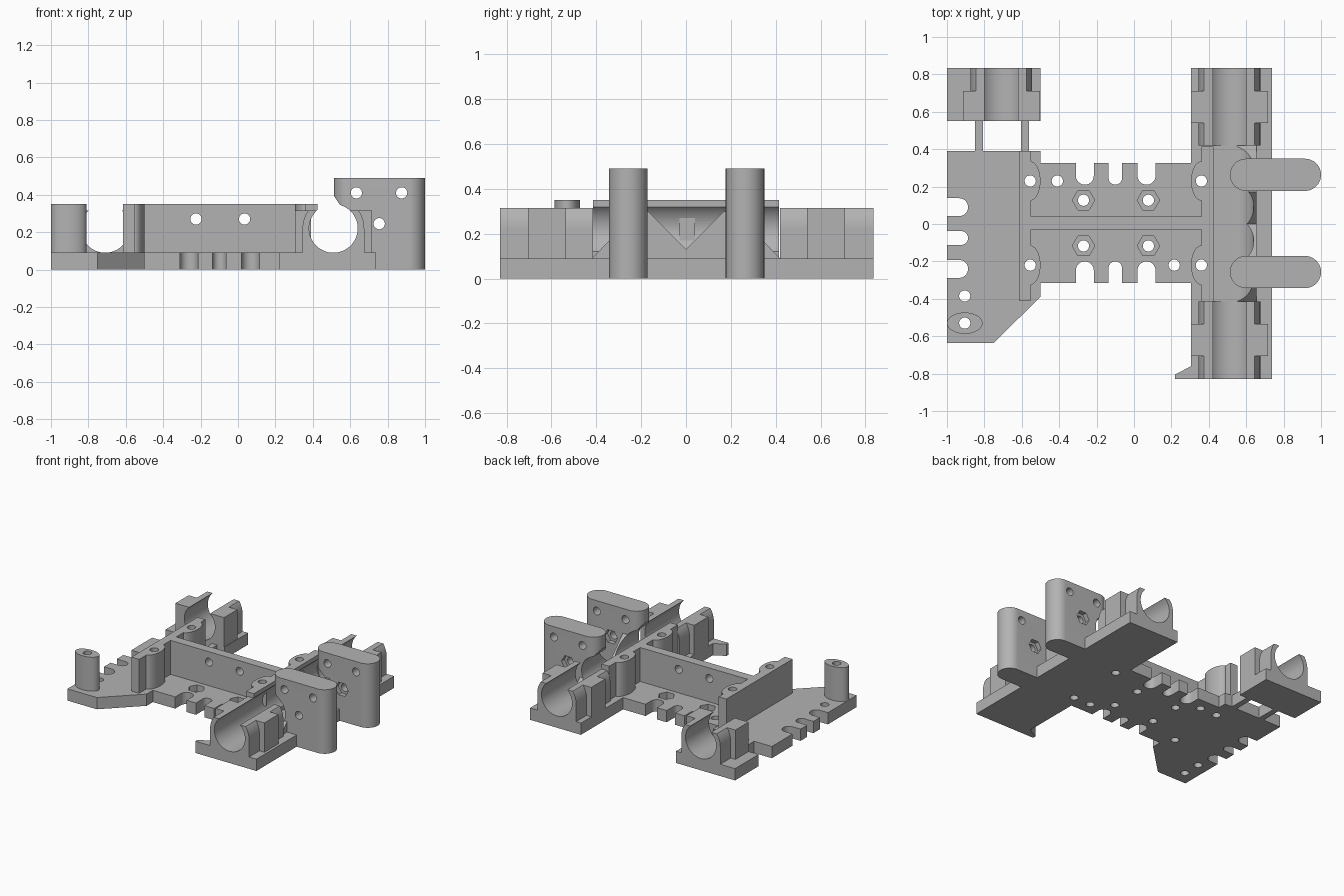
import bpy, bmesh, math

old = bpy.data.objects.get("Cube")
if old:
    bpy.data.objects.remove(old, do_unlink=True)

grey = bpy.data.materials.new("plain grey")
grey.use_nodes = True
grey.diffuse_color = (0.45, 0.45, 0.45, 1)
grey.node_tree.nodes["Principled BSDF"].inputs["Base Color"].default_value = grey.diffuse_color

AXES = {"x": lambda a, b, h: (h, a, b),
        "y": lambda a, b, h: (a, h, b),
        "z": lambda a, b, h: (a, b, h)}


def prism(name, pts, axis, lo, hi):
    """Extrude a 2D outline along an axis."""
    place = AXES[axis]
    bm = bmesh.new()
    low = [bm.verts.new(place(a, b, lo)) for a, b in pts]
    top = [bm.verts.new(place(a, b, hi)) for a, b in pts]
    bm.faces.new(low)
    bm.faces.new(top)
    for i in range(len(pts)):
        j = (i + 1) % len(pts)
        bm.faces.new((low[i], low[j], top[j], top[i]))
    bmesh.ops.recalc_face_normals(bm, faces=bm.faces)
    mesh = bpy.data.meshes.new(name)
    bm.to_mesh(mesh)
    bm.free()
    mesh.materials.append(grey)
    obj = bpy.data.objects.new(name, mesh)
    bpy.context.collection.objects.link(obj)
    return obj


def rect(a0, a1, b0, b1):
    return [(a0, b0), (a1, b0), (a1, b1), (a0, b1)]


def arc(cx, cy, rx, ry, start=0, end=360, n=40):
    full = end - start == 360
    steps = n if full else n + 1
    angles = [math.radians(start + (end - start) * i / n) for i in range(steps)]
    return [(cx + rx * math.cos(t), cy + ry * math.sin(t)) for t in angles]


def circle(cx, cy, r, n=40):
    return arc(cx, cy, r, r, n=n)


def cut(obj, cutters):
    """Subtract (outline, axis, lo, hi) prisms from a part."""
    bpy.context.view_layer.objects.active = obj
    for spec in cutters:
        tool = prism("cutter", *spec)
        tool.hide_render = True
        mod = obj.modifiers.new("cut", "BOOLEAN")
        mod.operation, mod.solver, mod.object = "DIFFERENCE", "EXACT", tool
        bpy.ops.object.modifier_apply(modifier=mod.name)
        bpy.data.objects.remove(tool, do_unlink=True)
    return obj


def bore(cx):
    return (circle(cx, 0.22, 0.13, 64), "y", -1.2, 1.2)


def drill(x, y):
    return (circle(x, y, 0.03, 24), "z", -0.1, 0.6)


T = 0.09          # plate thickness
H = 0.35          # wall height
RX, LX = 0.51, -0.71   # bearing axes
screws = [(-0.555, 0.23), (-0.555, -0.22), (0.36, 0.23), (0.36, -0.22)]
small_holes = screws + [(-0.41, 0.23), (0.215, -0.22), (-0.905, -0.385), (-0.905, -0.53)]

# Base plate with rounded slots, nut pockets and screw holes
outline = [(-1, -0.635), (-0.75, -0.635), (-0.5, -0.39), (-0.5, -0.315), (0.305, -0.315),
           (0.305, -0.76), (0.22, -0.805), (0.22, -0.83), (0.737, -0.83), (0.737, 0.835),
           (0.305, 0.835), (0.305, 0.325), (-0.5, 0.325), (-0.5, 0.39), (-1, 0.39)]
cutters = [drill(x, y) for x, y in small_holes]
for x, r in ((-0.263, 0.048), (-0.1, 0.036), (0.067, 0.048)):
    cutters.append((arc(x, 0.21 + r, r, r, 180, 360, 16) + [(x + r, 0.4), (x - r, 0.4)],
                    "z", -0.1, 0.2))
    cutters.append((arc(x, -0.2 - r, r, r, 0, 180, 16) + [(x - r, -0.4), (x + r, -0.4)],
                    "z", -0.1, 0.2))
for y, r in ((0.09, 0.048), (-0.075, 0.037), (-0.24, 0.048)):
    cutters.append((arc(-0.887 - r, y, r, r, -90, 90, 16) + [(-1.1, y + r), (-1.1, y - r)],
                    "z", -0.1, 0.2))
for x in (-0.27, 0.077):
    for y in (0.127, -0.117):
        cutters.append(drill(x, y))
        cutters.append((circle(x, y, 0.06, 6), "z", 0.04, 0.2))
cut(prism("base_plate", outline, "z", 0, T), cutters)

# Detached holder plate and the two thin bars carrying it
prism("rear_holder_plate", rect(-1, -0.5, 0.55, 0.835), "z", 0, T)
for side, x in (("right", -0.85), ("left", -0.605)):
    prism("link_bar_" + side, rect(x, x + 0.043, 0.38, 0.56), "z", 0, T)

# Walls
cut(prism("centre_wall", rect(-0.58, 0.39, -0.03, 0.04), "z", 0.05, H),
    [(circle(x, 0.27, 0.03, 24), "y", -0.2, 0.2) for x in (-0.225, 0.035)])
cut(prism("right_wall", rect(-0.615, -0.55, -0.41, 0.39), "z", 0.05, H),
    [drill(x, y) for x, y in screws[:2]])
cut(prism("left_wall", rect(0.36, 0.425, -0.415, 0.415), "z", 0.05, H),
    [bore(RX)] + [drill(x, y) for x, y in screws[2:]])

# Screw bosses on the walls
for i, (x, y) in enumerate(screws):
    boss = prism("screw_boss_%d" % i, arc(x, y, 0.055, 0.105), "z", 0.05, H)
    cut(boss, [drill(x, y)] + ([bore(RX)] if x > 0 else []))

# Oval post at the front right corner
cut(prism("oval_post", arc(-0.905, -0.53, 0.095, 0.057), "z", 0.05, H), [drill(-0.905, -0.53)])


def bearing_holder(name, cx, block, claws):
    """Square middle block with thin curved claws at its ends."""
    top = 0.315
    cut(prism(name + "_block", rect(cx - 0.205, cx + 0.207, 0.05, top), "y", *block), [bore(cx)])
    a = math.degrees(math.asin((top - 0.22) / 0.165))
    shape = ([(cx - 0.165, 0.05), (cx + 0.165, 0.05)]
             + arc(cx, 0.22, 0.165, 0.165, 0, a, 8)
             + arc(cx, 0.22, 0.165, 0.165, 180 - a, 180, 8))
    for i, span in enumerate(claws):
        cut(prism("%s_claw_%d" % (name, i), shape, "y", *span), [bore(cx)])


bearing_holder("rear_left_holder", RX, (0.54, 0.71), [(0.42, 0.54), (0.71, 0.835)])
bearing_holder("front_left_holder", RX, (-0.705, -0.535), [(-0.535, -0.415), (-0.83, -0.705)])
bearing_holder("rear_right_holder", LX, (0.55, 0.71), [(0.71, 0.835)])

# V-shaped brace beside the bearing channel
half = [(0.17, 0.3), (0.215, 0.3), (0.42, T), (0.42, 0.05)]
brace = [(0, 0.13)] + half + [(-y, z) for y, z in reversed(half)]
cut(prism("channel_brace", brace, "x", 0.55, 0.655), [bore(RX)])

# Rounded upright lugs with cross holes and nut pockets
relief = [(0.4, 0.39), (0.515, 0.39), (0.625, 0.23), (RX, 0.1), (0.4, 0.1)]
for name, y, pockets in (("rear_lug", 0.263, (-1, 1)), ("front_lug", -0.257, (1,))):
    r = 0.086
    plan = arc(1 - r, y, r, r, -90, 90, 20) + arc(0.513 + r, y, r, r, 90, 270, 20)
    tools = [(relief, "y", -0.6, 0.6), bore(RX)]
    tools += [(circle(x, z, 0.03, 24), "y", y - 0.2, y + 0.2)
              for x, z in ((0.633, 0.41), (0.875, 0.41), (0.755, 0.245))]
    for s in pockets:
        ends = sorted((y + s * 0.05, y + s * 0.15))
        tools.append((circle(0.755, 0.245, 0.055, 6), "y", *ends))
    cut(prism(name, plan, "z", 0, 0.49), tools)

# Smooth the round surfaces, keep the edges sharp
for obj in bpy.context.scene.objects:
    if obj.type == "MESH" and grey.name in obj.data.materials:
        obj.select_set(True)
        bpy.context.view_layer.objects.active = obj
bpy.ops.object.shade_smooth_by_angle(angle=math.radians(30))
